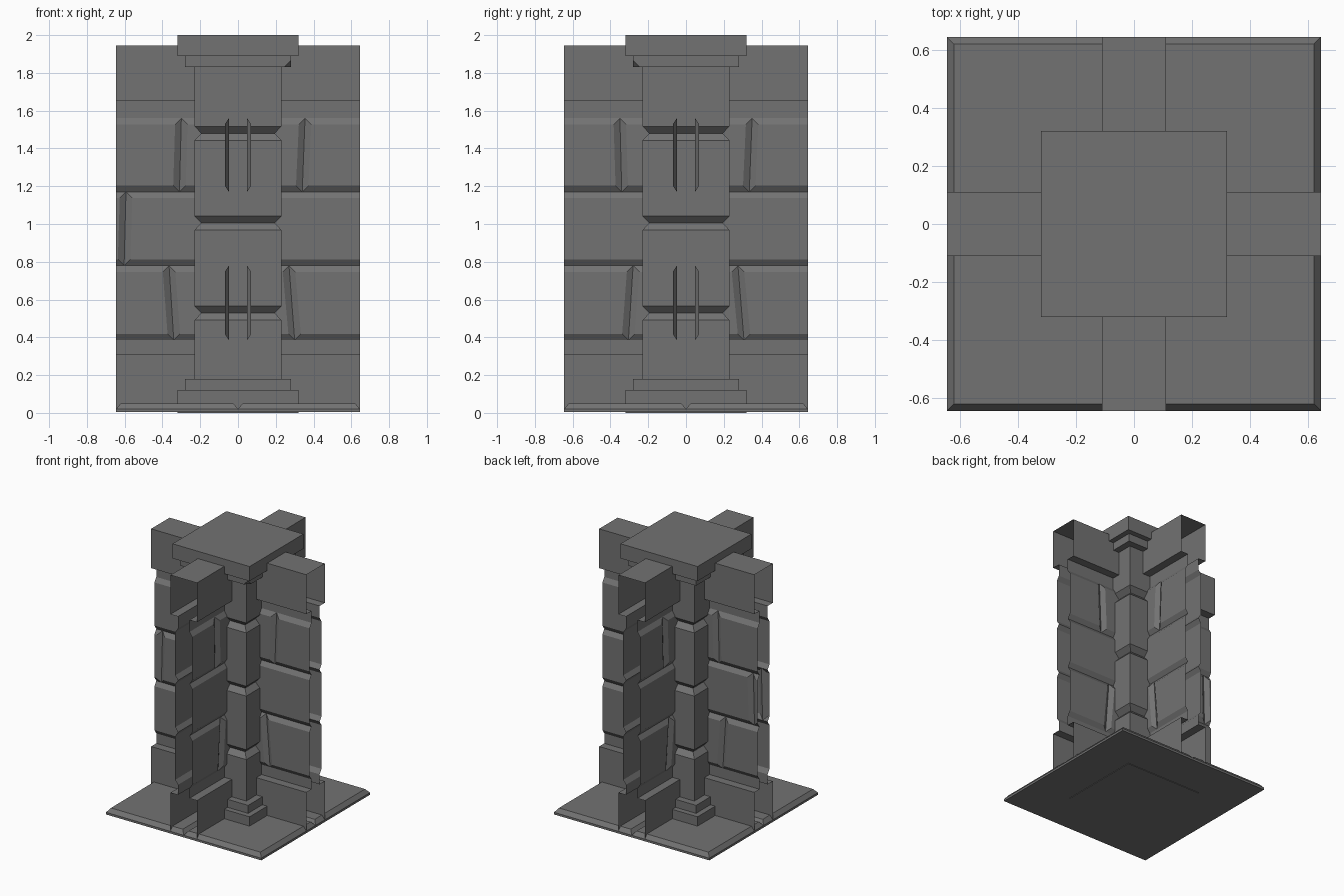
import bpy, bmesh, math
from mathutils import Matrix

if "Cube" in bpy.data.objects:
    bpy.data.objects.remove(bpy.data.objects["Cube"])

stone = bpy.data.materials.new("grey_stone")
stone.diffuse_color = (0.17, 0.17, 0.17, 1)
stone.use_nodes = True
stone.node_tree.nodes["Principled BSDF"].inputs["Base Color"].default_value = stone.diffuse_color


def finish(bm, name):
    mesh = bpy.data.meshes.new(name)
    bm.to_mesh(mesh)
    bm.free()
    mesh.materials.append(stone)
    obj = bpy.data.objects.new(name, mesh)
    bpy.context.collection.objects.link(obj)
    return obj


def square_stack(name, profile, chip_at=None):
    """Square cross-sections (half width, z), joined and capped."""
    bm = bmesh.new()
    rings = [[bm.verts.new((sx * h, sy * h, z))
              for sx, sy in ((-1, -1), (1, -1), (1, 1), (-1, 1))] for h, z in profile]
    for a, b in zip(rings, rings[1:]):
        for i in range(4):
            j = (i + 1) % 4
            bm.faces.new((a[i], a[j], b[j], b[i]))
    bm.faces.new(rings[0][::-1])
    bm.faces.new(rings[-1])
    if chip_at is not None:
        bmesh.ops.bevel(bm, geom=[rings[chip_at][1]], offset=0.037, segments=1,
                        affect='VERTICES')
    return finish(bm, name)


# Central pillar: plinth, grooved shaft and capital
square_stack("pillar_plinth", [(0.32, 0), (0.32, 0.12)])
square_stack("pillar_foot", [(0.28, 0.11), (0.28, 0.18)])
shaft = [(0.23, 0.17)]
for z in (0.528, 1.005, 1.48):
    shaft += [(0.23, z - 0.037), (0.195, z), (0.23, z + 0.037)]
square_stack("pillar_shaft", shaft + [(0.23, 1.84)])
square_stack("pillar_neck", [(0.28, 1.83), (0.28, 1.895)], chip_at=0)
square_stack("pillar_capital", [(0.32, 1.89), (0.32, 2.0)])

# Floor: four tiles with chamfered top edges meeting in V joints
for k, (sx, sy) in enumerate(((1, 1), (-1, 1), (-1, -1), (1, -1))):
    tile = square_stack(f"floor_tile_{k + 1}",
                        [(0.3225, 0.004), (0.3225, 0.02), (0.2985, 0.05)])
    tile.data.transform(Matrix.Translation((sx * 0.3225, sy * 0.3225, 0)))

# Brick wall arms: hollow, open at the outer end
INNER, OUTER = 0.19, 0.645
RECESS, FACE, CAP = 0.048, 0.07, 0.11
BEVEL = 0.033
ROWS = [(0.385, 0.78), (0.78, 1.17), (1.17, 1.56)]


def wall_arm(name, angle, joints):
    """joints: row index -> (distance at row bottom, distance at row top)"""
    bm = bmesh.new()

    for side in (1, -1):
        def face(*pts):
            vs = [bm.verts.new((u, side * d, z)) for u, d, z in pts]
            bm.faces.new(vs[::-1] if side > 0 else vs)

        def strip(profile):
            for (d0, z0), (d1, z1) in zip(profile, profile[1:]):
                face((INNER, d0, z0), (INNER, d1, z1), (OUTER, d1, z1), (OUTER, d0, z0))

        # Coping block, then footing block
        strip([(0, 1.945), (CAP, 1.945), (CAP, 1.65), (RECESS, 1.65), (RECESS, 1.56)])
        strip([(RECESS, 0.385), (RECESS, 0.31), (CAP, 0.31), (CAP, 0.01)])

        # Bricks with bevelled edges along each joint
        for r, (zb, zt) in enumerate(ROWS):
            edges = [(INNER, INNER)] + ([joints[r]] if r in joints else []) + [(OUTER, OUTER)]
            for i, (lo, hi) in enumerate(zip(edges, edges[1:])):
                a = BEVEL if i > 0 else 0
                b = BEVEL if i < len(edges) - 2 else 0
                lt, lb = (lo[1], RECESS, zt), (lo[0], RECESS, zb)
                ht, hb = (hi[1], RECESS, zt), (hi[0], RECESS, zb)
                flt, flb = (lo[1] + a, FACE, zt - BEVEL), (lo[0] + a, FACE, zb + BEVEL)
                fht, fhb = (hi[1] - b, FACE, zt - BEVEL), (hi[0] - b, FACE, zb + BEVEL)
                face(flt, flb, fhb, fht)
                face(lt, flt, fht, ht)
                face(flb, lb, hb, fhb)
                if a:
                    face(lt, lb, flb, flt)
                if b:
                    face(fht, fhb, hb, ht)

    bmesh.ops.remove_doubles(bm, verts=bm.verts, dist=0.0005)
    bmesh.ops.transform(bm, matrix=Matrix.Rotation(math.radians(angle), 4, 'Z'),
                        verts=bm.verts)
    finish(bm, name)


wall_arm("right_wall", 0, {0: (0.30, 0.27), 2: (0.34, 0.355)})
wall_arm("back_wall", 90, {0: (0.307, 0.275), 2: (0.335, 0.35)})
wall_arm("left_wall", 180, {0: (0.34, 0.365), 1: (0.603, 0.593), 2: (0.31, 0.30)})
wall_arm("front_wall", 270, {0: (0.305, 0.28), 2: (0.34, 0.35)})
